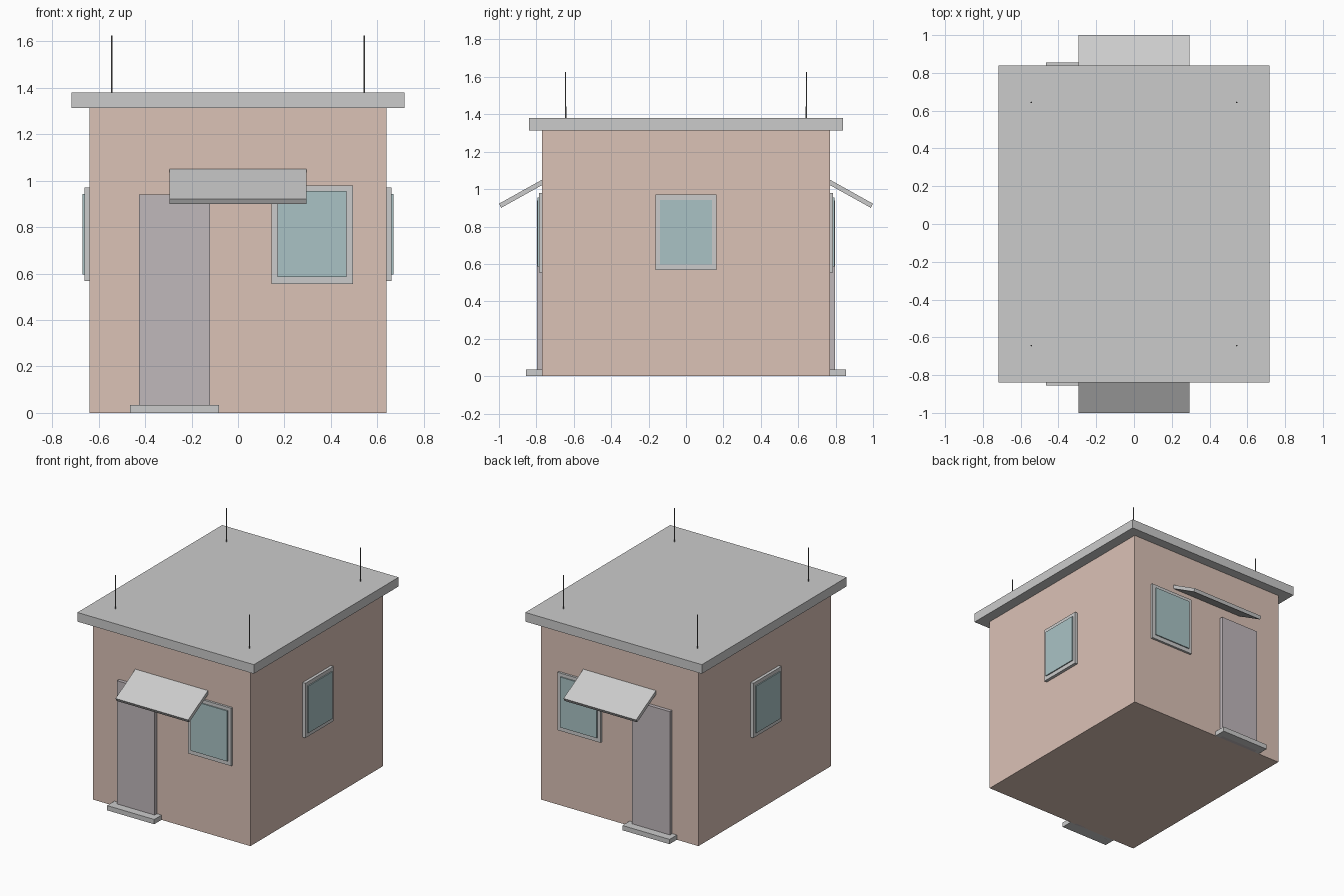
import bpy, bmesh

if "Cube" in bpy.data.objects:
    bpy.data.objects.remove(bpy.data.objects["Cube"])

def material(name, r, g, b):
    m = bpy.data.materials.new(name)
    m.diffuse_color = (r, g, b, 1)
    m.use_nodes = True
    m.node_tree.nodes["Principled BSDF"].inputs["Base Color"].default_value = m.diffuse_color
    return m

BRICK = material("brick", 0.71, 0.54, 0.47)
DOOR = material("door_paint", 0.53, 0.48, 0.50)
GLASS = material("glass", 0.40, 0.545, 0.56)
TRIM = material("trim", 0.83, 0.83, 0.80)
STONE = material("stone", 0.69, 0.69, 0.66)

def finish(name, bm, mat=None):
    bmesh.ops.recalc_face_normals(bm, faces=bm.faces)
    mesh = bpy.data.meshes.new(name)
    bm.to_mesh(mesh)
    bm.free()
    obj = bpy.data.objects.new(name, mesh)
    bpy.context.collection.objects.link(obj)
    if mat:
        mesh.materials.append(mat)
    return obj

def box(name, x, y, z, mat=None):
    bm = bmesh.new()
    bmesh.ops.create_cube(bm, size=1)
    for v in bm.verts:
        for i, (lo, hi) in enumerate((x, y, z)):
            v.co[i] = hi if v.co[i] > 0 else lo
    return finish(name, bm, mat)

def span(side, a, b):
    return tuple(sorted((side * a, side * b)))

# Walls and overhanging flat roof
box("walls", (-0.64, 0.64), (-0.77, 0.77), (0, 1.313), BRICK)
box("roof", (-0.717, 0.717), (-0.84, 0.84), (1.313, 1.38))

# Front and back are mirrored: door, step, window and canopy
for side, label in ((-1, "front"), (1, "back")):
    box(label + "_door", (-0.427, -0.12), span(side, 0.76, 0.796), (0.0, 0.94), DOOR)
    box(label + "_step", (-0.465, -0.082), span(side, 0.76, 0.855), (0, 0.035), STONE)
    box(label + "_window_frame", (0.145, 0.495), span(side, 0.76, 0.786), (0.555, 0.98), TRIM)
    box(label + "_window_glass", (0.17, 0.468), span(side, 0.765, 0.794), (0.585, 0.955), GLASS)

    # Sloping canopy extruded from its side profile
    bm = bmesh.new()
    profile = [(1.0, 0.922), (0.988, 0.90), (0.758, 1.028), (0.77, 1.05)]
    face = bm.faces.new([bm.verts.new((-0.295, side * y, z)) for y, z in profile])
    new = bmesh.ops.extrude_face_region(bm, geom=[face])["geom"]
    bmesh.ops.translate(bm, vec=(0.59, 0, 0),
                        verts=[g for g in new if isinstance(g, bmesh.types.BMVert)])
    finish(label + "_canopy", bm)

# Side windows
for side, label in ((-1, "left"), (1, "right")):
    box(label + "_window_frame", span(side, 0.63, 0.662), (-0.163, 0.163), (0.568, 0.97), TRIM)
    box(label + "_window_glass", span(side, 0.635, 0.67), (-0.14, 0.14), (0.597, 0.942), GLASS)

# Thin rods near the roof corners
METAL = material("dark_metal", 0.2, 0.2, 0.2)
for sx, lx in ((-1, "left"), (1, "right")):
    for sy, ly in ((-1, "front"), (1, "back")):
        bm = bmesh.new()
        bmesh.ops.create_cone(bm, cap_ends=True, segments=6, radius1=0.004,
                              radius2=0.003, depth=0.245)
        bmesh.ops.translate(bm, verts=bm.verts, vec=(sx * 0.544, sy * 0.644, 1.5025))
        finish(f"{ly}_{lx}_rod", bm, METAL)
